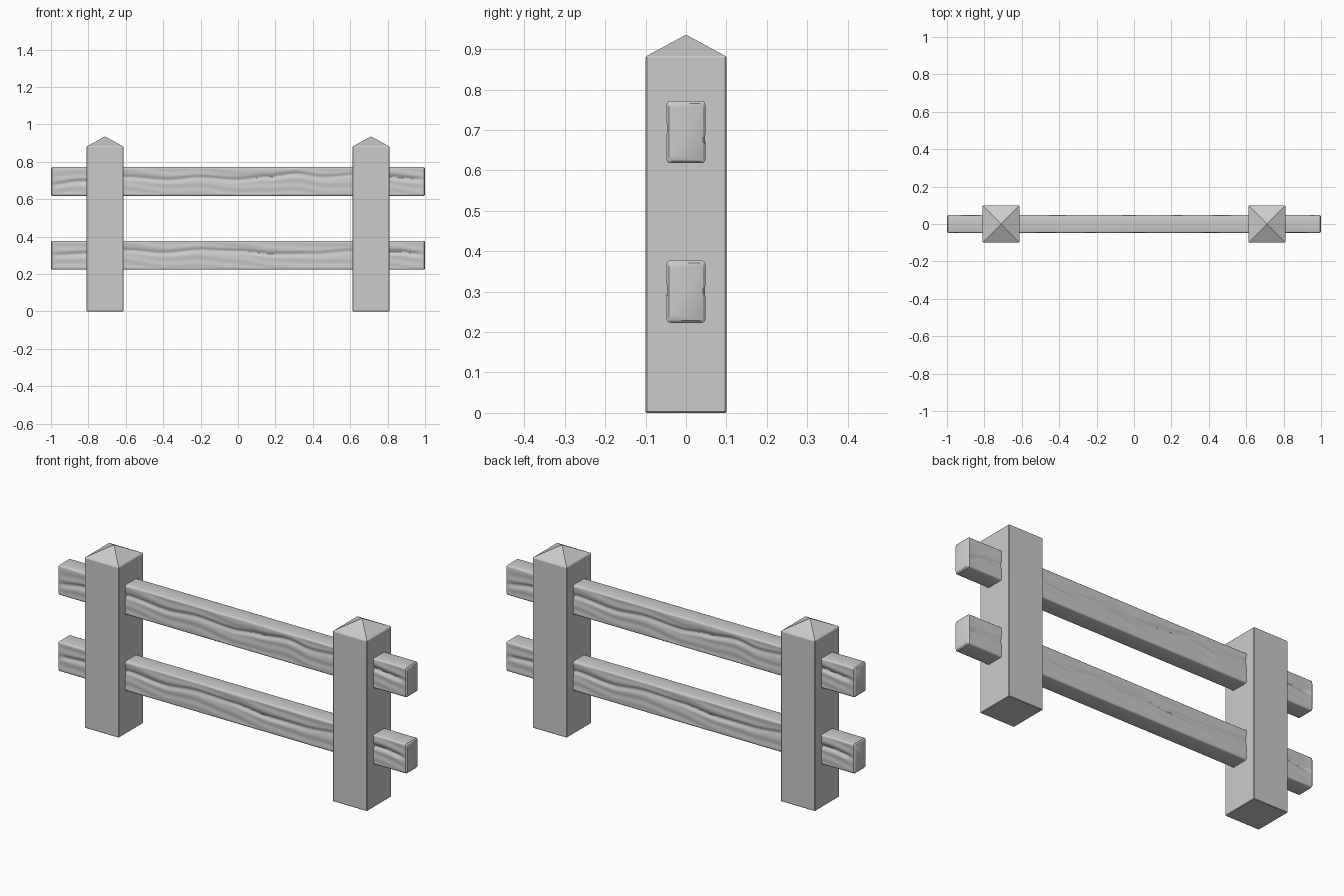
import bpy, bmesh, math

if "Cube" in bpy.data.objects:
    bpy.data.objects.remove(bpy.data.objects["Cube"])

POST_X, POST_HALF_X, POST_HALF_Y = 0.711, 0.098, 0.1
SHOULDER, TIP = 0.882, 0.936
RAIL_Y, RAIL_H = 0.048, 0.077


def finish(name, bm, angle):
    bmesh.ops.recalc_face_normals(bm, faces=bm.faces)
    me = bpy.data.meshes.new(name)
    bm.to_mesh(me)
    bm.free()
    ob = bpy.data.objects.new(name, me)
    bpy.context.collection.objects.link(ob)
    bpy.ops.object.select_all(action='DESELECT')
    ob.select_set(True)
    bpy.context.view_layer.objects.active = ob
    bpy.ops.object.shade_smooth_by_angle(angle=math.radians(angle))
    return ob


# square post with pyramid cap and slightly softened edges
def make_post(name, cx):
    bm = bmesh.new()
    corners = [(-1, -1), (1, -1), (1, 1), (-1, 1)]
    rings = [[bm.verts.new((cx + sx * POST_HALF_X, sy * POST_HALF_Y, z))
              for sx, sy in corners] for z in (0, SHOULDER)]
    tip = bm.verts.new((cx, 0, TIP))
    bm.faces.new(rings[0])
    for i in range(4):
        j = (i + 1) % 4
        bm.faces.new((rings[0][i], rings[0][j], rings[1][j], rings[1][i]))
        bm.faces.new((rings[1][i], rings[1][j], tip))
    edges = [e for e in bm.edges if tip not in e.verts]
    bmesh.ops.bevel(bm, geom=edges, offset=0.003, segments=1, affect='EDGES')
    finish(name, bm, 20)


# smooth interpolation through the points of a wavy grain line
def grain(points, x):
    if x <= points[0][0]:
        return points[0][1]
    for (x0, z0), (x1, z1) in zip(points, points[1:]):
        if x <= x1:
            t = (x - x0) / (x1 - x0)
            return z0 + (z1 - z0) * t * t * (3 - 2 * t)
    return points[-1][1]


# rounded rectangle outline, finely divided on the two carved sides
def rail_outline():
    r, n, out = 0.009, 22, []
    y, h = RAIL_Y - r, RAIL_H - r
    for k, (sy, sz) in enumerate([(1, 1), (-1, 1), (-1, -1), (1, -1)]):
        for s in range(4):
            a = math.radians(90 * k + 30 * s)
            out.append((sy * y + r * math.cos(a), sz * h + r * math.sin(a)))
        if k in (1, 3):
            for s in range(1, n):
                out.append((sy * RAIL_Y, sz * h * (1 - 2 * s / n)))
    return out


# depth of the carved crack and the soft ripple around it
def carve(points, x, z):
    d = z - grain(points, x)
    strength = 0.75 + 0.25 * math.sin(9 * x + 1)
    fade = min(1, (1 - abs(x)) / 0.04) * min(1, (RAIL_H - abs(z)) / 0.015)
    crack = 0.010 * strength * math.exp(-(d / 0.011) ** 2)
    ripple = 0.002 * math.sin(5 * x + 70 * d) ** 2
    return max(0, fade) * (crack + ripple)


def make_rail(name, cz, points):
    bm = bmesh.new()
    outline = rail_outline()
    steps = 160
    xs = [-1] + [-0.994 + 1.988 * i / steps for i in range(steps + 1)] + [1]
    rings = []
    for x in xs:
        end = abs(x) == 1
        ring = []
        for y, z in outline:
            if end:
                y, z = y * 0.88, z * 0.925
            elif y < 0:
                y += carve(points, x, z)
            else:
                y -= carve(points, -x, z)
            ring.append(bm.verts.new((x, y, cz + z)))
        rings.append(ring)
    count = len(outline)
    for a, b in zip(rings, rings[1:]):
        for i in range(count):
            j = (i + 1) % count
            bm.faces.new((a[i], a[j], b[j], b[i]))
    bm.faces.new(rings[0])
    bm.faces.new(rings[-1])
    finish(name, bm, 40)


for label, side in (("left", -1), ("right", 1)):
    make_post(label + "_post", side * POST_X)

# grain lines as (x, height above rail centre)
upper = [(-1, -0.02), (-0.85, 0.0), (-0.6, 0.022), (-0.38, 0.006), (-0.2, 0.022),
         (0, 0.008), (0.15, 0.022), (0.32, 0.04), (0.45, 0.024), (0.65, 0.036), (1, 0.01)]
lower = [(-1, 0.0), (-0.8, 0.01), (-0.6, 0.026), (-0.4, 0.01), (-0.2, 0.03),
         (0, 0.022), (0.2, 0.004), (0.4, 0.008), (0.6, 0.022), (0.85, 0.018), (1, 0.004)]
make_rail("upper_rail", 0.695, upper)
make_rail("lower_rail", 0.30, lower)
